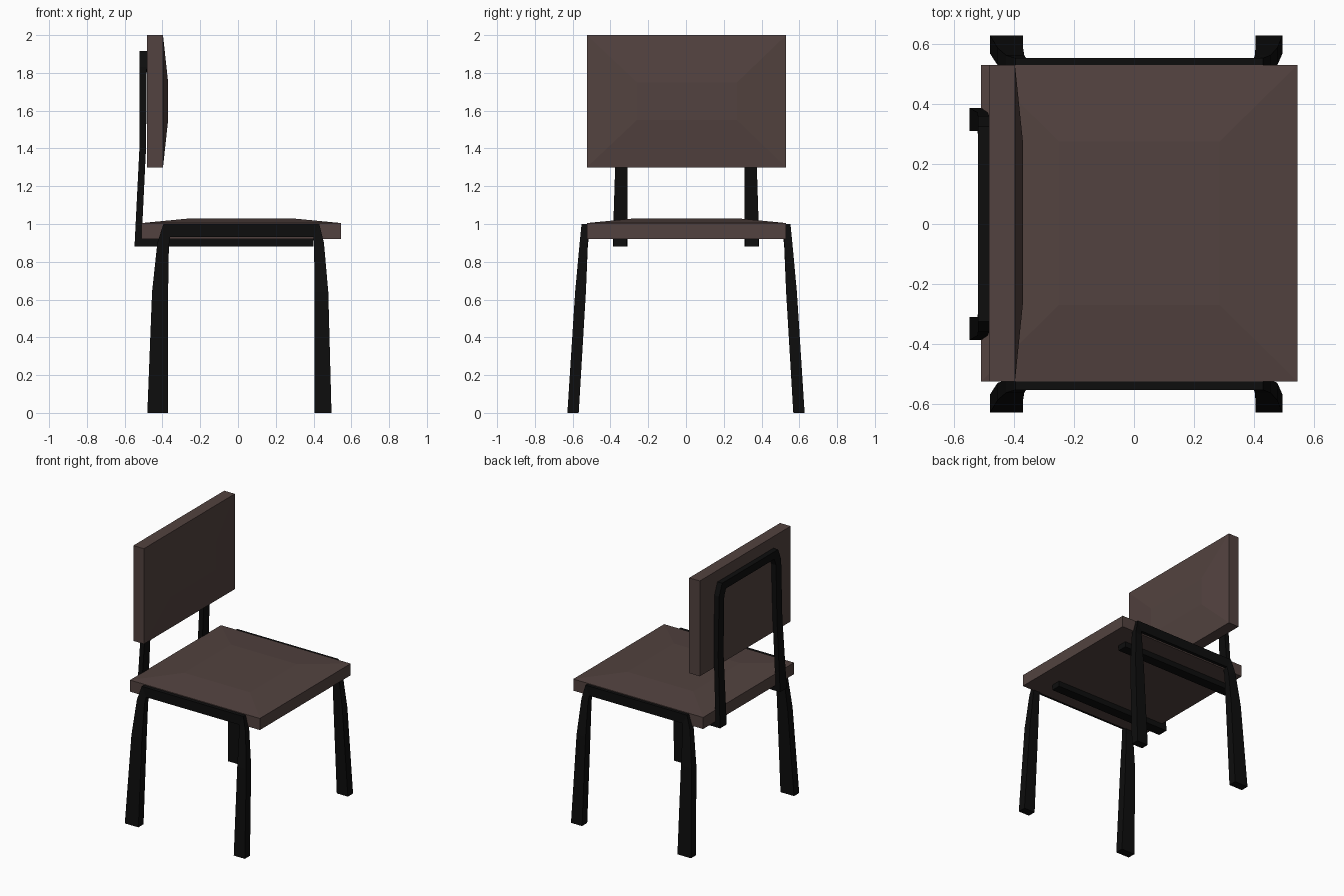
import bpy, bmesh

if "Cube" in bpy.data.objects:
    bpy.data.objects.remove(bpy.data.objects["Cube"])


def material(name, rgb):
    m = bpy.data.materials.new(name)
    m.diffuse_color = (*rgb, 1)
    m.use_nodes = True
    m.node_tree.nodes["Principled BSDF"].inputs["Base Color"].default_value = m.diffuse_color
    return m


BROWN = material("dark_brown", (0.085, 0.055, 0.05))
BLACK = material("black_metal", (0.004, 0.004, 0.004))


def loft(name, sections, mat):
    """Skin a list of four-point sections and cap both ends."""
    bm = bmesh.new()
    rings = [[bm.verts.new(p) for p in s] for s in sections]
    for a, b in zip(rings, rings[1:]):
        for i in range(4):
            j = (i + 1) % 4
            bm.faces.new((a[i], a[j], b[j], b[i]))
    bm.faces.new(rings[0])
    bm.faces.new(rings[-1])
    bmesh.ops.recalc_face_normals(bm, faces=bm.faces)
    mesh = bpy.data.meshes.new(name)
    bm.to_mesh(mesh)
    bm.free()
    mesh.materials.append(mat)
    ob = bpy.data.objects.new(name, mesh)
    bpy.context.collection.objects.link(ob)
    return ob


def rect_z(x0, x1, y0, y1, z):
    return [(x0, y0, z), (x1, y0, z), (x1, y1, z), (x0, y1, z)]


def rect_x(x, y0, y1, z0, z1):
    return [(x, y0, z0), (x, y1, z0), (x, y1, z1), (x, y0, z1)]


# Seat slab with a shallow raised cushion top
loft("seat", [rect_z(-0.51, 0.545, -0.525, 0.53, 0.92),
              rect_z(-0.51, 0.545, -0.525, 0.53, 1.005),
              rect_z(-0.25, 0.285, -0.27, 0.275, 1.03)], BROWN)

# Backrest slab with a shallow raised front
loft("backrest", [rect_x(-0.483, -0.525, 0.53, 1.3, 2.0),
                  rect_x(-0.397, -0.525, 0.53, 1.3, 2.0),
                  rect_x(-0.37, -0.26, 0.27, 1.55, 1.75)], BROWN)

# Side leg frames: outer x, outer z, inner x, inner z, inner y, outer y
LEGS = [(-0.48, 0, -0.37, 0, 0.568, 0.628),
        (-0.455, 0.64, -0.37, 0.64, 0.53, 0.587),
        (-0.427, 0.9, -0.366, 0.88, 0.52, 0.563),
        (-0.395, 1.0, -0.36, 0.93, 0.515, 0.553),
        (0.43, 1.0, 0.40, 0.93, 0.515, 0.553),
        (0.455, 0.9, 0.403, 0.88, 0.52, 0.563),
        (0.478, 0.64, 0.405, 0.64, 0.53, 0.587),
        (0.495, 0, 0.405, 0, 0.568, 0.628)]
for side, name in ((-1, "front_leg_frame"), (1, "back_leg_frame")):
    loft(name, [[(xo, side * yi, zo), (xo, side * yo, zo),
                 (xi, side * yo, zi), (xi, side * yi, zi)]
                for xo, zo, xi, zi, yi, yo in LEGS], BLACK)


# Backrest support: arms under the seat, two posts and a top crossbar
def post(xb, xf, yo, yi, zbo, zfo, zfi, zbi):
    return [(xb, yo, zbo), (xf, yo, zfo), (xf, yi, zfi), (xb, yi, zbi)]


half = [post(0.40, 0.40, 0.385, 0.315, 0.88, 0.925, 0.925, 0.88),
        post(-0.548, -0.51, 0.387, 0.31, 0.88, 0.925, 0.925, 0.88),
        post(-0.522, -0.487, 0.372, 0.31, 1.4, 1.4, 1.4, 1.4),
        post(-0.521, -0.483, 0.36, 0.30, 1.83, 1.83, 1.81, 1.81),
        post(-0.521, -0.483, 0.325, 0.28, 1.915, 1.915, 1.86, 1.86)]
mirrored = [[(x, -y, z) for x, y, z in s] for s in reversed(half)]
loft("backrest_support", half + mirrored, BLACK)
